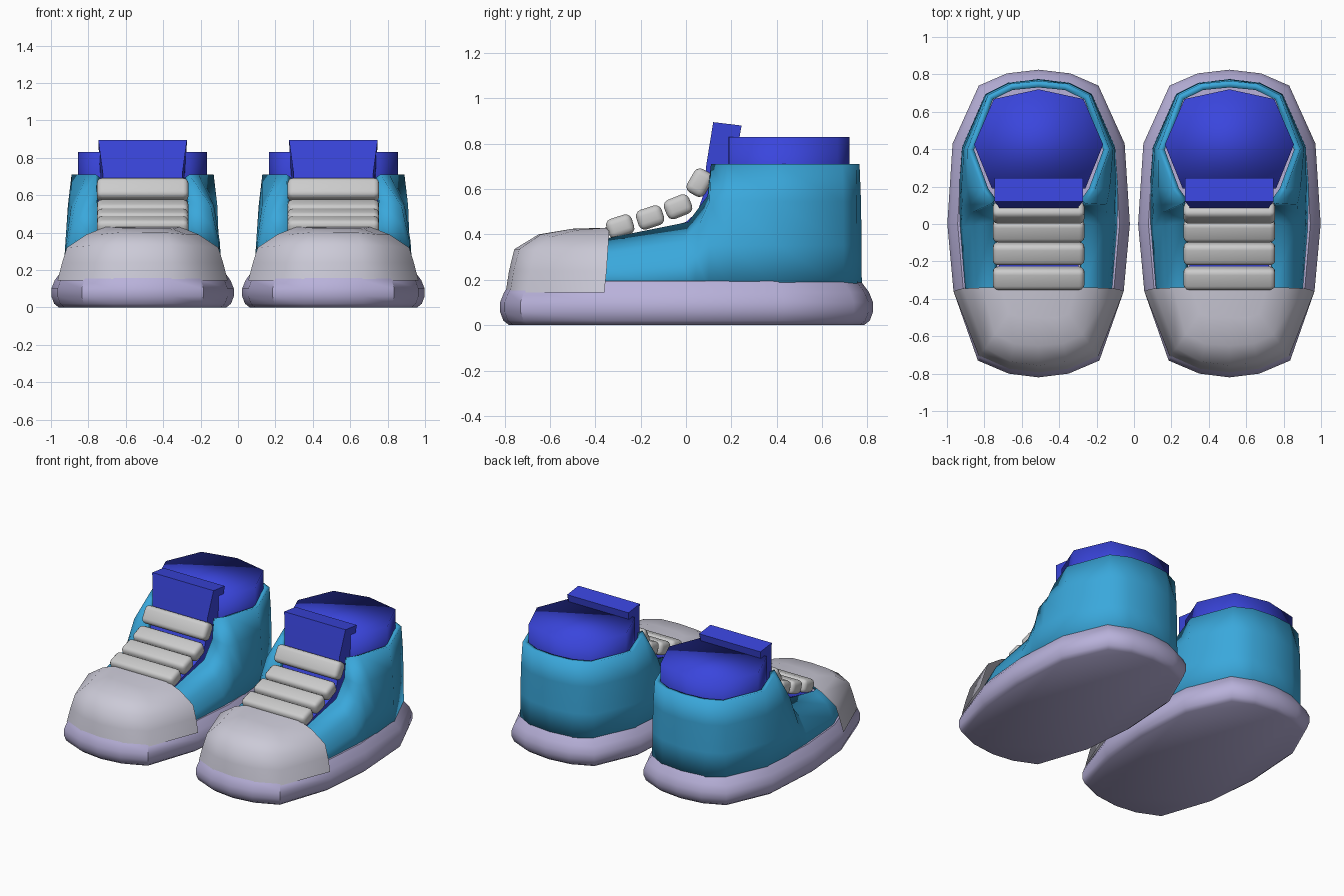
import bpy, bmesh, math
from mathutils import Vector

if "Cube" in bpy.data.objects:
    bpy.data.objects.remove(bpy.data.objects["Cube"])


def material(name, rgb):
    m = bpy.data.materials.new(name)
    m.diffuse_color = (*rgb, 1)
    m.use_nodes = True
    m.node_tree.nodes["Principled BSDF"].inputs["Base Color"].default_value = m.diffuse_color
    return m


BLUE = material("sky_blue", (0.042, 0.39, 0.71))
NAVY = material("deep_blue", (0.042, 0.06, 0.72))
LILAC = material("lilac", (0.48, 0.44, 0.70))
PALE = material("pale_lilac", (0.60, 0.59, 0.68))


def finish(name, bm, mat=None, angle=40):
    bmesh.ops.recalc_face_normals(bm, faces=bm.faces)
    me = bpy.data.meshes.new(name)
    bm.to_mesh(me)
    bm.free()
    ob = bpy.data.objects.new(name, me)
    bpy.context.collection.objects.link(ob)
    ob.location.x = 0.51
    if mat:
        me.materials.append(mat)
    bpy.ops.object.select_all(action='DESELECT')
    ob.select_set(True)
    bpy.context.view_layer.objects.active = ob
    bpy.ops.object.shade_smooth_by_angle(angle=math.radians(angle))
    return ob


def mirror_ring(half, closed):
    """Complete a half outline (x >= 0) with its mirror image."""
    other = half[1:-1] if closed else half[:-1]
    return half + [(-x, y, z) for x, y, z in reversed(other)]


def loft(halves, closed=True, bottom=False, top=False):
    bm = bmesh.new()
    rings = [[bm.verts.new(p) for p in mirror_ring(h, closed)] for h in halves]
    n = len(rings[0])
    for a, b in zip(rings, rings[1:]):
        for i in range(n if closed else n - 1):
            j = (i + 1) % n
            bm.faces.new((a[i], a[j], b[j], b[i]))
    if bottom:
        bm.faces.new(rings[0])
    if top:
        bm.faces.new(rings[-1])
    return bm


# Sole: one outline lofted through a rounded profile
outline = [(0, .825), (.17, .805), (.32, .74), (.46, .43), (.488, 0),
           (.455, -.36), (.325, -.73), (.16, -.80), (0, -.82)]
profile = [(.04, 0), (.015, .02), (0, .06), (0, .10), (.018, .145), (.055, .195)]
finish("sole", loft([[(x * (1 - d / .488), y * (1 - d / .82), z) for x, y in outline]
                     for d, z in profile], bottom=True, top=True), LILAC)

# Upper: from the sole line to the collar and throat edge
base = [(0, .775), (.165, .755), (.285, .695), (.41, .41), (.425, .2), (.425, .1),
        (.425, .04), (.425, -.02), (.40, -.34), (.27, -.66), (0, -.74)]
rim = [(0, .765, .71), (.15, .75, .71), (.27, .69, .71), (.38, .40, .71),
       (.30, .18, .71), (.25, .11, .71), (.245, .095, .57), (.24, .01, .455),
       (.24, -.34, .385), (.18, -.55, .36), (0, -.58, .36)]


def between(t, h):
    return [(x + (X - x) * t, y + (Y - y) * t, .16 + (Z - .16) * h)
            for (x, y), (X, Y, Z) in zip(base, rim)]


upper = finish("upper", loft([between(0, 0), between(.10, .35), between(.35, .7), between(1, 1)]),
               BLUE, 60)
thick = upper.modifiers.new("thickness", 'SOLIDIFY')
thick.thickness = .035
thick.offset = -1

# Toe cap: shell over the front, open at the back
toe = [[(.455, -.36, .145), (.32, -.705, .145), (.16, -.775, .145), (0, -.795, .145)],
       [(.43, -.35, .24), (.305, -.685, .24), (.155, -.76, .24), (0, -.78, .24)],
       [(.405, -.345, .32), (.285, -.665, .33), (.15, -.735, .335), (0, -.757, .335)],
       [(.30, -.34, .39), (.235, -.59, .39), (.13, -.64, .40), (0, -.65, .40)],
       [(.20, -.34, .43), (.16, -.48, .42), (.09, -.50, .425), (0, -.50, .425)]]
finish("toe_cap", loft(toe, closed=False, top=True), PALE, 60)

# Sock collar: capped eight-sided lining
ring = [(0, .72), (.24, .668), (.345, .425), (.25, .19), (0, .17)]
finish("sock_collar", loft([[(x, y, z) for x, y in ring] for z in (.5, .83)],
                           bottom=True, top=True), NAVY, 180)

# Tongue: side profile stretched across, slightly flared at the top
front = [(-.38, .36), (-.15, .41), (0, .455), (.05, .50), (.075, .57), (.09, .71), (.12, .895)]
back = [(.245, .88), (.215, .71), (.17, .50), (.02, .33), (-.38, .30)]
bm = bmesh.new()
sides = [[bm.verts.new((s * (.237 if z > .8 else .212), y, z)) for y, z in front + back]
         for s in (-1, 1)]
for s in sides:
    bm.faces.new(s)
for i in range(len(sides[0])):
    j = (i + 1) % len(sides[0])
    bm.faces.new((sides[0][i], sides[0][j], sides[1][j], sides[1][i]))
finish("tongue", bm, NAVY, 35)

# Laces: four rounded bars climbing the throat
for k, (y, z, tilt) in enumerate([(-.29, .435, 18), (-.158, .475, 18),
                                  (-.035, .522, 22), (.06, .628, 60)]):
    bm = bmesh.new()
    bmesh.ops.create_cube(bm, size=1)
    for v in bm.verts:
        v.co *= Vector((.49, .118, .09))
    bmesh.ops.bevel(bm, geom=bm.edges[:], offset=.028, segments=3, profile=.5, affect='EDGES')
    lace = finish(f"lace_{k + 1}", bm)
    lace.location.yz = y, z
    lace.rotation_euler.x = math.radians(tilt)

# Second shoe
for ob in list(bpy.context.collection.objects):
    twin = ob.copy()
    twin.name = ob.name + "_left"
    twin.location.x = -.51
    bpy.context.collection.objects.link(twin)
